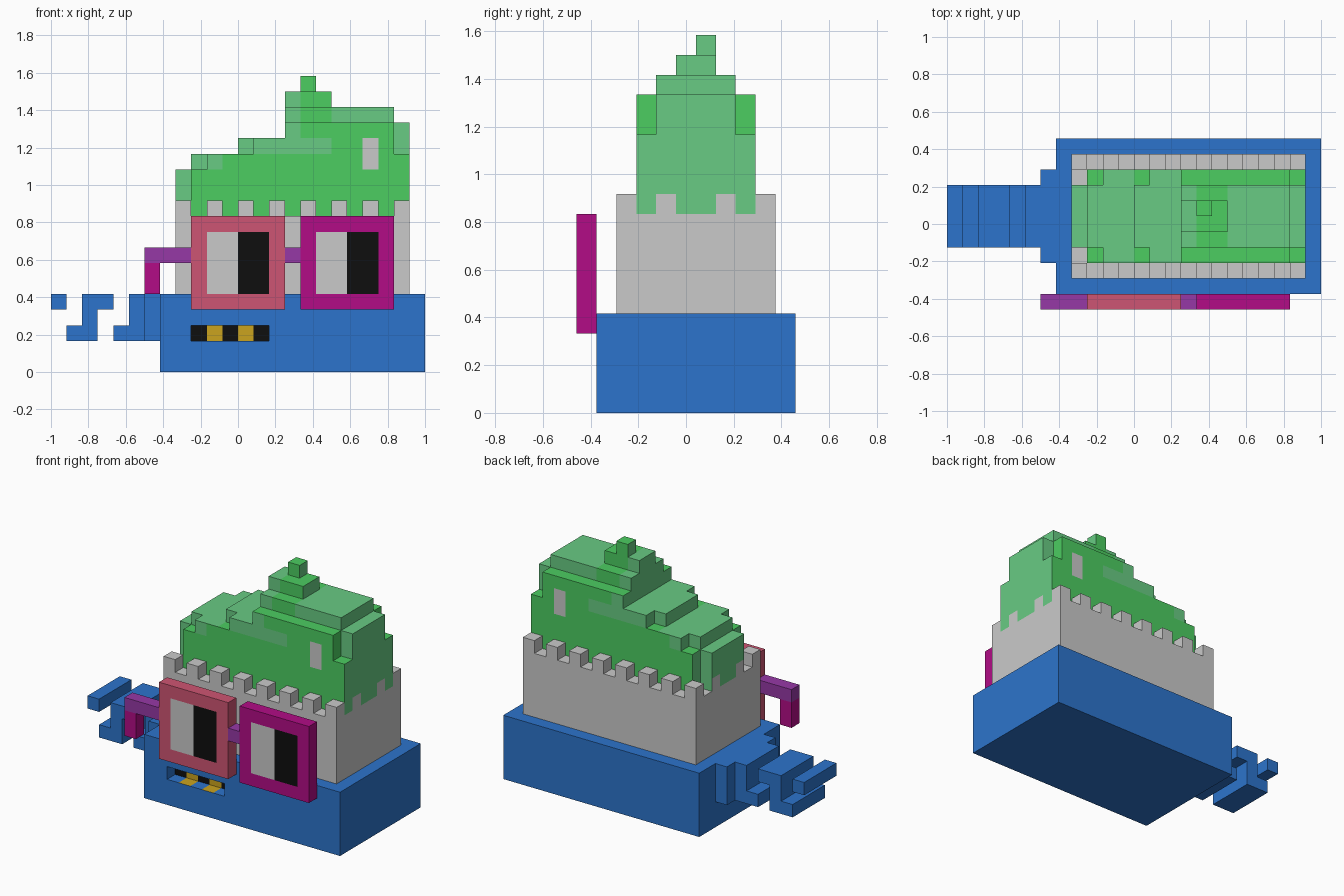
import bpy
import bmesh
from mathutils import Vector

if "Cube" in bpy.data.objects:
    bpy.data.objects.remove(bpy.data.objects["Cube"])

U = 1 / 12          # size of one block
Y_SHIFT = -0.5      # block grid offset in y


def linear(c):
    c /= 255
    return c / 12.92 if c <= 0.04045 else ((c + 0.055) / 1.055) ** 2.4


MATS = {}
for name, rgb in {
    "blue": (44, 116, 204), "light_grey": (202, 202, 202),
    "pale_green": (104, 203, 131), "bright_green": (76, 205, 97),
    "rose": (206, 85, 115), "magenta": (178, 12, 134),
    "purple": (150, 56, 166), "gold": (203, 164, 30), "black": (14, 14, 14),
}.items():
    m = bpy.data.materials.new(name)
    m.diffuse_color = (*[linear(c) for c in rgb], 1)
    m.use_nodes = True
    m.node_tree.nodes["Principled BSDF"].inputs["Base Color"].default_value = m.diffuse_color
    MATS[name] = m

AXES = [Vector(a) for a in ((1, 0, 0), (0, 1, 0), (0, 0, 1))]


def blocks(name, boxes, paint, holes=()):
    """Join unit blocks from (x0, x1, y0, y1, z0, z1) boxes; paint gives a colour per face."""
    def fill(bs):
        return {(x, y, z) for x0, x1, y0, y1, z0, z1 in bs for x in range(x0, x1)
                for y in range(y0, y1) for z in range(z0, z1)}
    cells = fill(boxes) - fill(holes)
    colour = paint if callable(paint) else (lambda c, n: paint)
    mesh = bpy.data.meshes.new(name)
    slots = []
    bm = bmesh.new()
    for cell in sorted(cells):
        mid = Vector(cell) + Vector((0.5, 0.5, 0.5))
        for i in range(3):
            for sign in (1, -1):
                n = AXES[i] * sign
                if tuple(int(v) for v in Vector(cell) + n) in cells:
                    continue
                a, b = AXES[(i + 1) % 3] / 2, AXES[(i + 2) % 3] / 2 * sign
                c = mid + n / 2
                quad = [c - a - b, c + a - b, c + a + b, c - a + b]
                f = bm.faces.new([bm.verts.new((q + Vector((0, Y_SHIFT, 0))) * U)
                                  for q in quad])
                col = colour(c, n)
                if col not in slots:
                    slots.append(col)
                    mesh.materials.append(MATS[col])
                f.material_index = slots.index(col)
    bmesh.ops.remove_doubles(bm, verts=bm.verts, dist=1e-4)
    bmesh.ops.dissolve_limit(bm, angle_limit=0.01, verts=bm.verts,
                             edges=bm.edges, delimit={'MATERIAL'})
    bm.to_mesh(mesh)
    bm.free()
    ob = bpy.data.objects.new(name, mesh)
    bpy.context.collection.objects.link(ob)
    return ob


# Base with a recessed mouth holding two gold teeth
def paint_base(c, n):
    if -3 < c.x < 2 and 2 <= c.z <= 3 and -4 < c.y <= -3:
        if n.y < 0:
            return "gold" if int(c.x + 3) in (1, 3) else "black"
        if n.z > 0 and int(c.x + 3) in (1, 3):
            return "gold"
    return "blue"


blocks("base", [(-5, 12, -4, 6, 0, 5)], paint_base, holes=[(-3, 2, -4, -3, 2, 3)])

# Zigzag tail on the left end
blocks("tail_root", [(-6, -5, -2, 4, 2, 5), (-7, -6, -1, 3, 2, 5), (-8, -7, -1, 3, 2, 3)], "blue")
blocks("tail_middle", [(-9, -8, -1, 3, 4, 5), (-10, -9, -1, 3, 2, 5), (-11, -10, -1, 3, 2, 3)], "blue")
blocks("tail_tip", [(-12, -11, -1, 3, 4, 5)], "blue")

# Castle wall with merlons along both long sides
wall = [(-4, 11, -3, 5, 5, 10)]
for x in range(-4, 11, 2):
    wall += [(x, x + 1, -3, -2, 10, 11), (x, x + 1, 4, 5, 10, 11)]
blocks("wall", wall, "light_grey")

# Stepped green mound: a tall core flanked by lower side rows
mound = [(x0, x1, -1, 3, 10, h) for x0, x1, h in
         ((-4, -3, 13), (-3, 0, 14), (0, 3, 15), (3, 10, 17), (10, 11, 16))]
mound += [(x0, x1, -2, 4, 10, h) for x0, x1, h in
          ((-3, -2, 13), (-2, 1, 14), (1, 3, 15), (3, 10, 16), (10, 11, 14))]
mound += [(3, 6, 0, 2, 17, 18), (4, 5, 1, 2, 18, 19)]


def paint_mound(c, n):
    outer = c.y < -1 or c.y > 3
    if n.x:
        # drips down both ends
        if c.z < 11 and (c.x == 11 or c.x == -4) and (-1 < c.y < 0 or 2 < c.y < 3):
            return "light_grey"
        return "bright_green" if c.x == 10 and outer else "pale_green"
    if n.y and outer:
        if 8 < c.x < 9 and 13 < c.z < 15:
            return "light_grey"
        streak = (c.x < -1 and c.z > 13) or (c.x < 6 and 14 < c.z < 15) or (c.x < 4 and c.z > 15)
        return "pale_green" if streak else "bright_green"
    if outer and (c.x < -2 or 0 < c.x < 1 or c.x > 3):
        return "bright_green"
    return "bright_green" if 4 < c.x < 6 and c.z > 16 else "pale_green"


blocks("mound", mound, paint_mound)


# Square glasses with half grey, half black eyes
def lens(name, x0, frame):
    def paint(c, n):
        if n.y < 0 and x0 + 1 < c.x < x0 + 5 and 5 < c.z < 9:
            return "light_grey" if c.x < x0 + 3 else "black"
        return frame
    blocks(name, [(x0, x0 + 6, -5, -4, 4, 10)], paint)


lens("left_lens", -3, "rose")
lens("right_lens", 4, "magenta")
blocks("glasses_bridge", [(3, 4, -5, -4, 7, 8)], "purple")
blocks("glasses_arm", [(-6, -3, -5, -4, 7, 8)], "purple")
blocks("glasses_arm_end", [(-6, -5, -5, -4, 5, 7)], "magenta")
